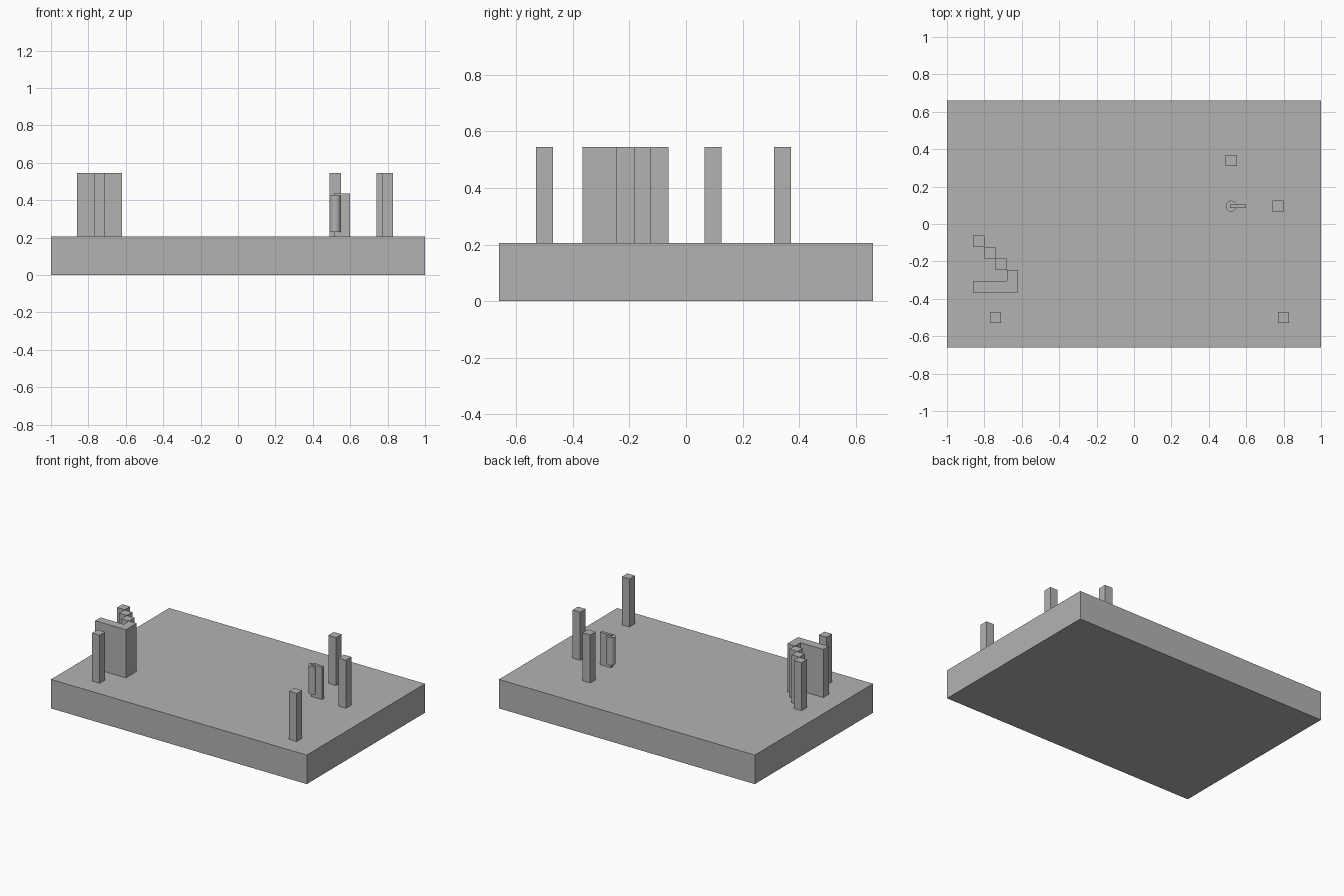
import bpy, bmesh
from mathutils import Vector

default = bpy.data.objects.get("Cube")
if default:
    bpy.data.objects.remove(default, do_unlink=True)

BASE_TOP = 0.205
FOOT = 0.2       # wall pieces sink slightly into the slab
TOP = 0.545
UNIT = 0.06      # plan grid step of posts and walls

grey = bpy.data.materials.new("plain_grey")
grey.use_nodes = True
colour = (0.45, 0.45, 0.45, 1)
grey.diffuse_color = colour
grey.node_tree.nodes["Principled BSDF"].inputs["Base Color"].default_value = colour


def finish(name, bm):
    bmesh.ops.recalc_face_normals(bm, faces=bm.faces)
    mesh = bpy.data.meshes.new(name)
    bm.to_mesh(mesh)
    bm.free()
    mesh.materials.append(grey)
    obj = bpy.data.objects.new(name, mesh)
    bpy.context.collection.objects.link(obj)
    return obj


def prism(name, outline, z0, z1):
    """Extrude a plan outline between two heights."""
    bm = bmesh.new()
    face = bm.faces.new([bm.verts.new((x, y, z0)) for x, y in outline])
    grown = bmesh.ops.extrude_face_region(bm, geom=[face])["geom"]
    verts = [v for v in grown if isinstance(v, bmesh.types.BMVert)]
    bmesh.ops.translate(bm, verts=verts, vec=(0, 0, z1 - z0))
    return finish(name, bm)


def box(name, centre, size, z0, z1):
    (x, y), (w, d) = centre, (size[0] / 2, size[1] / 2)
    return prism(name, [(x - w, y - d), (x + w, y - d), (x + w, y + d), (x - w, y + d)], z0, z1)


# Base slab
box("base_slab", (0, 0), (2, 1.32), 0, BASE_TOP)

# Free-standing posts
posts = {
    "back_post": (0.52, 0.34),
    "left_post": (0.77, 0.095),
    "front_left_post": (0.80, -0.50),
    "front_right_post": (-0.74, -0.50),
}
for name, centre in posts.items():
    box(name, centre, (UNIT, UNIT), FOOT, TOP)

# Diagonal run of posts touching at their corners
for i in range(3):
    box(f"diagonal_post_{i + 1}", (-0.83 + i * UNIT, -0.092 - i * UNIT * 1.03),
        (UNIT, UNIT), FOOT, TOP)

# L-shaped wall that ends the diagonal run
x0, x1, y0 = -0.86, -0.62, -0.366
prism("corner_wall",
      [(x0, y0), (x1, y0), (x1, y0 + 2 * UNIT), (x1 - UNIT, y0 + 2 * UNIT),
       (x1 - UNIT, y0 + UNIT), (x0, y0 + UNIT)], FOOT, TOP)

# Thin fin with a round bar at its end
box("thin_fin", (0.555, 0.095), (0.085, 0.02), FOOT, 0.435)
bm = bmesh.new()
bmesh.ops.create_cone(bm, cap_ends=True, segments=16, radius1=0.03, radius2=0.03, depth=0.195)
bmesh.ops.translate(bm, verts=bm.verts, vec=Vector((0.52, 0.095, 0.328)))
finish("round_bar", bm)
